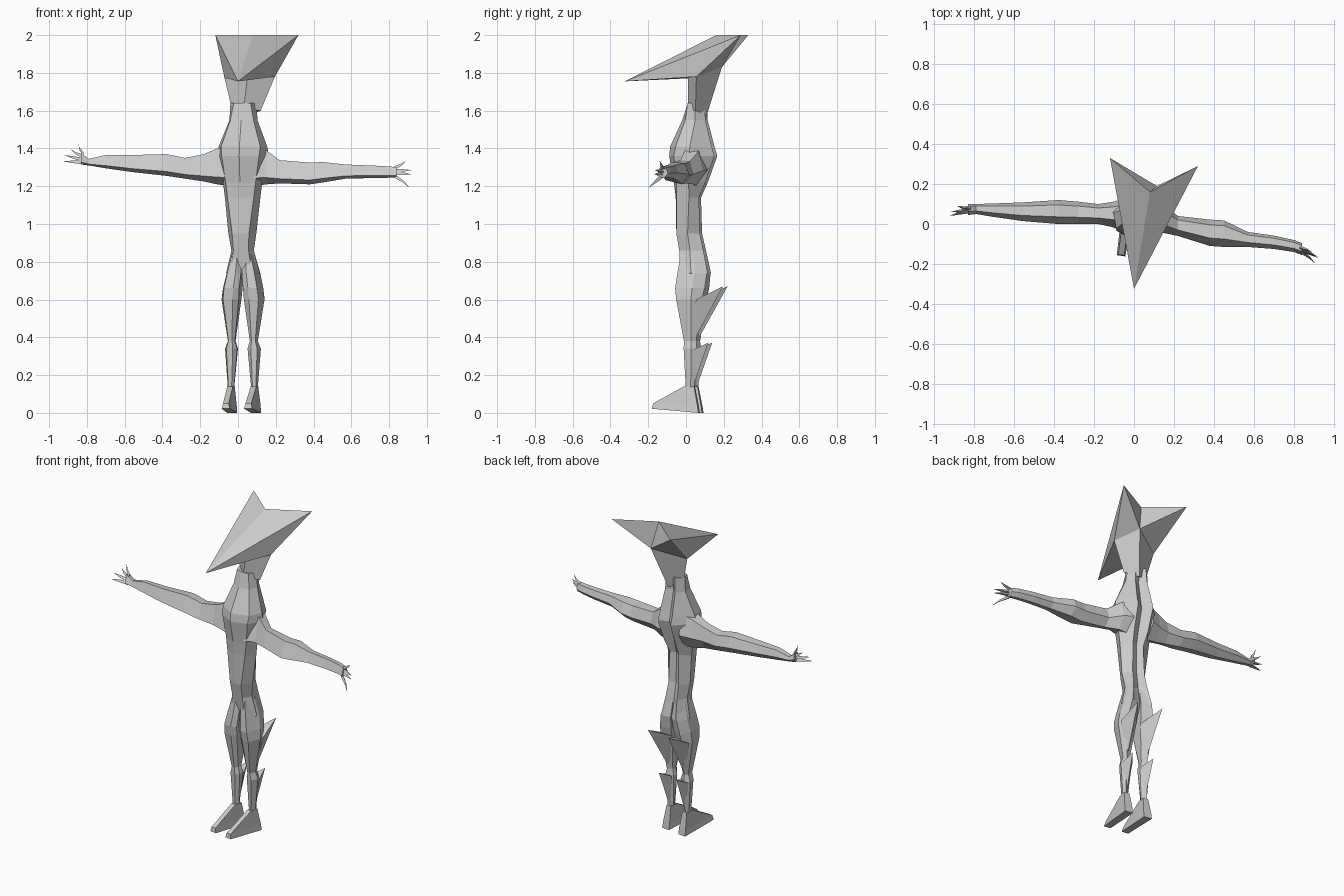
import bpy, bmesh, math
from mathutils import Vector

if "Cube" in bpy.data.objects:
    bpy.data.objects.remove(bpy.data.objects["Cube"])

grey = bpy.data.materials.new("plain grey")
grey.use_nodes = True
COL = (0.6, 0.6, 0.6, 1)
grey.diffuse_color = COL
grey.node_tree.nodes["Principled BSDF"].inputs["Base Color"].default_value = COL


def turn(p):
    """Body frame to world: the figure stands turned slightly to its right."""
    s, c = 0.15, 0.9887
    return (p[0] * c + p[1] * s + 0.02, -p[0] * s + p[1] * c, p[2])


def mesh_object(name, bm):
    bmesh.ops.recalc_face_normals(bm, faces=bm.faces)
    me = bpy.data.meshes.new(name)
    bm.to_mesh(me)
    bm.free()
    me.materials.append(grey)
    ob = bpy.data.objects.new(name, me)
    bpy.context.collection.objects.link(ob)
    return ob


def loft(name, rings):
    """Skin a list of rings; a ring of one point makes a tip."""
    bm = bmesh.new()
    vs = [[bm.verts.new(p) for p in r] for r in rings]
    for a, b in zip(vs, vs[1:]):
        n = max(len(a), len(b))
        for i in range(n):
            j = (i + 1) % n
            if len(b) == 1:
                bm.faces.new((a[i], a[j], b[0]))
            elif len(a) == 1:
                bm.faces.new((a[0], b[j], b[i]))
            else:
                bm.faces.new((a[i], a[j], b[j], b[i]))
    for r in (vs[0], vs[-1]):
        if len(r) > 2:
            bm.faces.new(r)
    return mesh_object(name, bm)


def solid(name, points, faces):
    bm = bmesh.new()
    vs = [bm.verts.new(p) for p in points]
    for f in faces:
        bm.faces.new([vs[i] for i in f])
    return mesh_object(name, bm)


# Torso: z, front ridge y, front corner, side, back corner, spine groove y
torso = [
    (1.64, 0.010, (0.045, 0.015), (0.070, 0.06), (0.035, 0.105), 0.095),
    (1.55, -0.020, (0.062, 0.005), (0.075, 0.06), (0.040, 0.11), 0.08),
    (1.41, -0.085, (0.105, -0.04), (0.130, 0.04), (0.050, 0.145), 0.105),
    (1.36, -0.090, (0.100, -0.05), (0.140, 0.04), (0.050, 0.16), 0.115),
    (1.22, -0.065, (0.080, -0.04), (0.105, 0.03), (0.045, 0.11), 0.075),
    (1.14, -0.055, (0.070, -0.04), (0.095, 0.03), (0.035, 0.075), 0.055),
    (0.95, -0.050, (0.045, -0.045), (0.075, 0.02), (0.040, 0.08), 0.06),
    (0.86, -0.035, (0.040, -0.03), (0.060, 0.03), (0.045, 0.10), 0.075),
    (0.74, -0.005, (0.060, -0.025), (0.090, 0.04), (0.060, 0.125), 0.085),
    (0.71, 0.020, (0.030, 0.0), (0.050, 0.04), (0.040, 0.10), 0.08),
]
rings = []
for z, f, *half, b in torso:
    r = [(0, f, z)] + [(x, y, z) for x, y in half] + [(0, b, z)]
    r += [(-x, y, z) for x, y in reversed(half)]
    rings.append([turn(p) for p in r])
loft("torso", rings)

# Head: beak, two swept back points, a notch between, then jaw and neck
solid("head", [
    (0.0, -0.325, 1.755), (0.32, 0.29, 2.0), (-0.12, 0.33, 2.0), (0.08, 0.16, 2.0),
    (0.195, 0.055, 1.78), (-0.072, 0.09, 1.775), (0.05, 0.01, 1.775), (0.115, 0.19, 1.83),
    (0.12, 0.05, 1.60), (-0.03, 0.07, 1.60), (0.03, 0.01, 1.61), (0.05, 0.108, 1.57)],
    [(0, 3, 2), (0, 1, 3), (0, 4, 1), (0, 2, 5), (0, 6, 4), (0, 5, 6),
     (1, 7, 3), (3, 7, 2), (1, 4, 7), (2, 7, 5),
     (6, 10, 8, 4), (5, 9, 10, 6), (4, 8, 11, 7), (7, 11, 9, 5), (8, 10, 9, 11)])

# Arms: x, front y, back y, bottom z, top z, from shoulder to wrist
SECTION = [(0.3, 1.0), (0.8, 0.95), (1.0, 0.4), (0.65, 0.0), (0.0, 0.2)]
arms = {
    "right": [(-0.04, -0.04, 0.13, 1.20, 1.43), (-0.11, -0.015, 0.11, 1.21, 1.40),
              (-0.18, 0.0, 0.10, 1.225, 1.37), (-0.28, 0.0, 0.112, 1.24, 1.35),
              (-0.38, 0.0, 0.12, 1.255, 1.37), (-0.56, 0.015, 0.108, 1.275, 1.365),
              (-0.70, 0.035, 0.103, 1.295, 1.365), (-0.79, 0.05, 0.10, 1.31, 1.345),
              (-0.83, 0.045, 0.10, 1.315, 1.375)],
    "left": [(0.08, -0.06, 0.12, 1.20, 1.42), (0.15, -0.045, 0.09, 1.21, 1.39),
             (0.22, -0.06, 0.04, 1.215, 1.338), (0.38, -0.11, 0.022, 1.21, 1.325),
             (0.45, -0.115, 0.018, 1.22, 1.328), (0.57, -0.115, -0.04, 1.24, 1.315),
             (0.70, -0.125, -0.058, 1.243, 1.31), (0.80, -0.14, -0.08, 1.245, 1.305),
             (0.84, -0.155, -0.095, 1.245, 1.30)],
}
fingers = {
    "right": [(-0.845, 0.085, 1.428), (-0.885, 0.09, 1.395),
              (-0.92, 0.06, 1.365), (-0.925, 0.04, 1.332)],
    "left": [(0.89, -0.14, 1.335), (0.92, -0.165, 1.285),
             (0.92, -0.17, 1.262), (0.91, -0.20, 1.19)],
}
for side, path in arms.items():
    loft(side + "_arm", [[(x, f + (b - f) * u, lo + (hi - lo) * v) for u, v in SECTION]
                         for x, f, b, lo, hi in path])
    x, f, b, lo, hi = path[-1]
    s = 1 if x > 0 else -1
    for i, tip in enumerate(fingers[side]):
        t = 0.85 - 0.24 * i
        base = Vector((x - s * 0.012, f + (b - f) * (0.35 + 0.3 * t), lo + (hi - lo) * t))
        mid = base.lerp(Vector(tip), 0.5) + Vector((s * 0.008, 0, 0))

        def tri(c, r):
            return [(c.x, c.y + r * math.cos(a), c.z + r * math.sin(a))
                    for a in (math.pi / 2, math.pi * 7 / 6, math.pi * 11 / 6)]
        loft(f"{side}_finger_{i + 1}", [tri(base, 0.014), tri(mid, 0.008), [tip]])

# Legs: z, inner x, outer x, front y, back y
leg = [(0.84, 0.005, 0.062, -0.02, 0.10), (0.74, 0.003, 0.09, -0.035, 0.122),
       (0.66, 0.010, 0.108, -0.045, 0.112), (0.60, 0.014, 0.115, -0.038, 0.098),
       (0.38, 0.040, 0.080, 0.0, 0.065), (0.34, 0.028, 0.096, 0.0, 0.07),
       (0.13, 0.046, 0.080, 0.01, 0.055)]
for side, m in (("left", 1), ("right", -1)):
    def place(points):
        return [turn((m * x, y, z)) for x, y, z in points]

    rings = []
    for z, a, b, f, k in leg:
        w = b - a
        rings.append(place([(a, f + 0.02, z), (a + w * 0.3, f, z), (a + w * 0.8, f, z),
                            (b, f + (k - f) * 0.6, z), (a + w * 0.7, k, z), (a, k - 0.02, z)]))
    loft(side + "_leg", rings)

    # Foot: ankle, upper edge, sole
    loft(side + "_foot", [
        place([(0.048, 0.0, 0.14), (0.078, 0.0, 0.14), (0.08, 0.055, 0.14), (0.046, 0.055, 0.14)]),
        place([(0.045, -0.165, 0.05), (0.075, -0.165, 0.05), (0.09, 0.075, 0.035), (0.038, 0.075, 0.035)]),
        place([(0.038, -0.17, 0.022), (0.082, -0.17, 0.022), (0.09, 0.08, 0.0), (0.038, 0.08, 0.0)])])

    # Spikes on the back of the thigh and the calf
    for name, pts in (
            ("thigh_spike", [(0.012, 0.08, 0.61), (0.112, 0.07, 0.60), (0.06, 0.045, 0.37), (0.082, 0.21, 0.67)]),
            ("calf_spike", [(0.03, 0.06, 0.34), (0.094, 0.055, 0.335), (0.062, 0.045, 0.13), (0.07, 0.13, 0.372)])):
        p = place(pts)
        loft(f"{side}_{name}", [p[:3], p[3:]])
